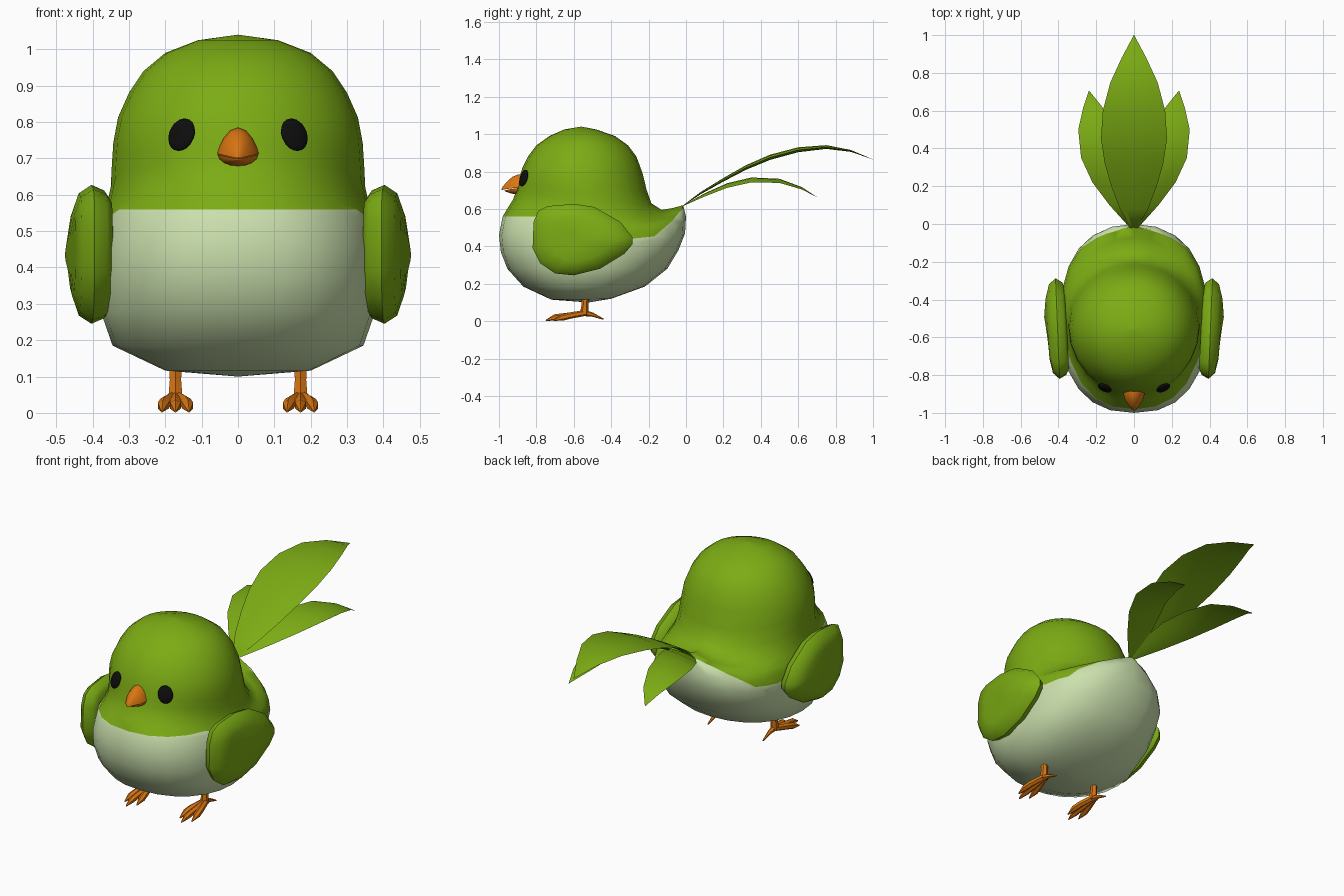
import bpy, bmesh, math
from mathutils import Vector, Matrix

if "Cube" in bpy.data.objects:
    bpy.data.objects.remove(bpy.data.objects["Cube"])


def material(name, r, g, b):
    m = bpy.data.materials.new(name)
    m.use_nodes = True
    m.diffuse_color = (r, g, b, 1)
    bsdf = next(n for n in m.node_tree.nodes if n.type == 'BSDF_PRINCIPLED')
    bsdf.inputs["Base Color"].default_value = (r, g, b, 1)
    bsdf.inputs["Roughness"].default_value = 0.8
    return m


GREEN = material("leaf green", 0.20, 0.41, 0.007)
CREAM = material("pale belly", 0.60, 0.75, 0.42)
ORANGE = material("orange", 0.70, 0.18, 0.006)
BLACK = material("black", 0.004, 0.004, 0.004)


def finish(bm, name, mats, angle=50):
    bmesh.ops.remove_doubles(bm, verts=bm.verts, dist=0.0001)
    bmesh.ops.recalc_face_normals(bm, faces=bm.faces)
    mesh = bpy.data.meshes.new(name)
    bm.to_mesh(mesh)
    bm.free()
    ob = bpy.data.objects.new(name, mesh)
    bpy.context.collection.objects.link(ob)
    for m in mats:
        mesh.materials.append(m)
    bpy.ops.object.select_all(action='DESELECT')
    ob.select_set(True)
    bpy.context.view_layer.objects.active = ob
    bpy.ops.object.shade_smooth_by_angle(angle=math.radians(angle))
    return ob


def loft(bm, rings):
    """Skin closed rings of equal length and cap both ends."""
    loops = [[bm.verts.new(p) for p in ring] for ring in rings]
    n = len(loops[0])
    for a, b in zip(loops, loops[1:]):
        for i in range(n):
            j = (i + 1) % n
            bm.faces.new((a[i], a[j], b[j], b[i]))
    for end in (loops[0], loops[-1]):
        centre = bm.verts.new(sum((v.co for v in end), Vector()) / n)
        for i in range(n):
            bm.faces.new((end[i], end[(i + 1) % n], centre))


def spow(v, e):
    return math.copysign(abs(v) ** e, v)


# Body: half width, front y, front z, back y, back z, side sag, roundness
BODY = [
    (.001, -.521, .10, -.519, .10, 0, 2),
    (.20, -.72, .115, -.40, .12, 0, 2),
    (.345, -.87, .185, -.22, .185, 0, 2.2),
    (.378, -.955, .28, -.10, .28, 0, 2.3),
    (.39, -.99, .37, -.04, .38, .02, 2.4),
    (.39, -1.0, .46, -.005, .47, .05, 2.4),
    (.38, -.98, .56, 0, .56, .11, 2.3),
    (.37, -.95, .61, -.015, .62, .15, 2.1),
    (.36, -.925, .65, -.07, .605, .13, 2),
    (.35, -.91, .69, -.13, .595, .09, 2),
    (.347, -.90, .73, -.185, .63, .05, 2),
    (.343, -.89, .77, -.21, .70, .02, 2),
    (.33, -.875, .82, -.232, .79, 0, 2),
    (.30, -.845, .88, -.265, .88, 0, 2),
    (.26, -.80, .94, -.31, .94, 0, 2),
    (.20, -.73, .99, -.38, .99, 0, 2),
    (.11, -.65, 1.025, -.48, 1.025, 0, 2),
    (.001, -.561, 1.04, -.559, 1.04, 0, 2),
]


def body_ring(w, fy, fz, by, bz, sag, power, sides=24):
    ring = []
    for i in range(sides):
        a = math.tau * i / sides
        sx, sy = spow(math.sin(a), 2 / power), spow(-math.cos(a), 2 / power)
        t = (sy + 1) / 2
        z = fz + (bz - fz) * t * t - sag * abs(sx) * t
        ring.append((w * sx, fy + (by - fy) * t, z))
    return ring


# Colour border on the flank, cut into the mesh so that it stays crisp
BORDER = [(-1.05, .56), (-.75, .56), (-.3, .44), (-.17, .453), (-.075, .535), (.03, .66)]


def border(y):
    for (y0, z0), (y1, z1) in zip(BORDER, BORDER[1:]):
        if y <= y1:
            return z0 + (z1 - z0) * (y - y0) / (y1 - y0)
    return BORDER[-1][1]


bm = bmesh.new()
loft(bm, [body_ring(*r) for r in BODY])
for (y0, z0), (y1, z1) in zip(BORDER, BORDER[1:]):
    faces = [f for f in bm.faces if max(v.co.y for v in f.verts) >= y0
             and min(v.co.y for v in f.verts) <= y1]
    geom = set(faces) | {e for f in faces for e in f.edges} | {v for f in faces for v in f.verts}
    bmesh.ops.bisect_plane(bm, geom=list(geom), dist=.0001,
                           plane_co=(0, y0, z0), plane_no=(0, z0 - z1, y1 - y0))
for f in bm.faces:
    c = f.calc_center_median()
    f.material_index = 0 if c.z > border(c.y) else 1
finish(bm, "body", [GREEN, CREAM], 80)

# Wings: a padded outline, as y and z pairs
WING = [(-.815, .53), (-.79, .59), (-.74, .615), (-.6, .627), (-.49, .61), (-.35, .53),
        (-.287, .45), (-.287, .41), (-.33, .36), (-.46, .28), (-.6, .245), (-.7, .255),
        (-.78, .31), (-.82, .39)]


def wing(side, name):
    bm = bmesh.new()
    cy, cz = -.56, .435
    loft(bm, [[(side * (x + .04 * (y + .55)), cy + (y - cy) * s, cz + (z - cz) * s)
               for y, z in WING]
              for x, s in ((.355, .8), (.37, .92), (.405, 1), (.44, .88), (.458, .6), (.465, .25))])
    finish(bm, name, [GREEN])


# Eyes: flattened balls resting on the face
def eye(side, name):
    bm = bmesh.new()
    bmesh.ops.create_uvsphere(bm, u_segments=20, v_segments=12, radius=1)
    place = (Matrix.Translation((side * .155, -.868, .765))
             @ Matrix.Rotation(side * math.radians(26), 4, 'Z')
             @ Matrix.Rotation(math.radians(-18), 4, 'X')
             @ Matrix.Rotation(side * math.radians(-12), 4, 'Y')
             @ Matrix.Diagonal((.039, .014, .047, 1)))
    bmesh.ops.transform(bm, matrix=place, verts=bm.verts)
    finish(bm, name, [BLACK])


def tube(bm, path, radii, sides=6):
    """Tapered tube through the path points."""
    pts = [Vector(p) for p in path]
    rings = []
    for i, p in enumerate(pts):
        d = (pts[min(i + 1, len(pts) - 1)] - pts[max(i - 1, 0)]).normalized()
        u = d.cross(Vector((1, 0, 0))).normalized()
        v = d.cross(u)
        rings.append([p + radii[i] * (u * math.cos(math.tau * k / sides) + v * math.sin(math.tau * k / sides))
                      for k in range(sides)])
    loft(bm, rings)


# Feet: a shank, three front toes and a back toe
def foot(side, name):
    bm = bmesh.new()
    x = side * .172
    tube(bm, [(x, -.54, .14), (x, -.54, .09), (x, -.545, .035)], [.02, .018, .023])
    for dx, tip in ((-.034, -.71), (0, -.75), (.034, -.71)):
        tube(bm, [(x + dx * .2, -.545, .043), (x + dx * .8, -.62, .03),
                  (x + dx, tip + .05, .02), (x + dx * 1.1, tip, .004)],
             [.016, .017, .017, .003])
    tube(bm, [(x, -.55, .045), (x, -.5, .035), (x, -.44, .01)], [.018, .011, .003])
    finish(bm, name, [ORANGE], 30)


for side, word in ((1, "left"), (-1, "right")):
    wing(side, word + "_wing")
    eye(side, word + "_eye")
    foot(side, word + "_foot")


# Beak: two tapering halves meeting at a flat mouth line
def beak(name, height, seam, length, peak):
    bm = bmesh.new()
    rings = []
    for t, s in ((-.2, 1), (.15, 1), (.45, .85), (.75, .52), (.95, .2), (1, .05)):
        arch = []
        for i in range(9):
            a = math.pi * i / 8
            arch.append((.057 * s * math.cos(a), -.88 - length * t,
                         seam - .012 * t * t + height * s * math.sin(a) ** peak))
        rings.append(arch)
    loft(bm, rings)
    finish(bm, name, [ORANGE], 45)


beak("upper_beak", .072, .713, .107, 1.6)
beak("lower_beak", -.034, .711, .09, 1)


# Tail feathers: lens section leaves; each station is x, y, z, half width
def feather(name, stations, side=1, droop=0):
    bm = bmesh.new()
    rings = []
    for x, y, z, w in stations:
        ring = []
        for k, h in ((-1, 0), (-.5, .011), (0, .015), (.5, .011), (1, 0), (.5, -.009), (0, -.012), (-.5, -.009)):
            ring.append((side * (x + k * w), y, z + h * w / .17 - droop * k * w))
        rings.append(ring)
    loft(bm, rings)
    finish(bm, name, [GREEN], 60)


feather("middle_tail_feather", [
    (0, -.02, .615, .015), (0, .08, .685, .075), (0, .2, .755, .12), (0, .32, .82, .155),
    (0, .45, .875, .175), (0, .6, .915, .165), (0, .75, .93, .125), (0, .88, .91, .065),
    (0, 1, .865, .001)])
SIDE_FEATHER = [
    (.01, -.02, .615, .012), (.06, .1, .675, .07), (.12, .22, .725, .1), (.175, .35, .755, .105),
    (.205, .5, .75, .09), (.218, .62, .71, .05), (.238, .705, .66, .001)]
feather("left_tail_feather", SIDE_FEATHER, 1, .12)
feather("right_tail_feather", SIDE_FEATHER, -1, .12)
